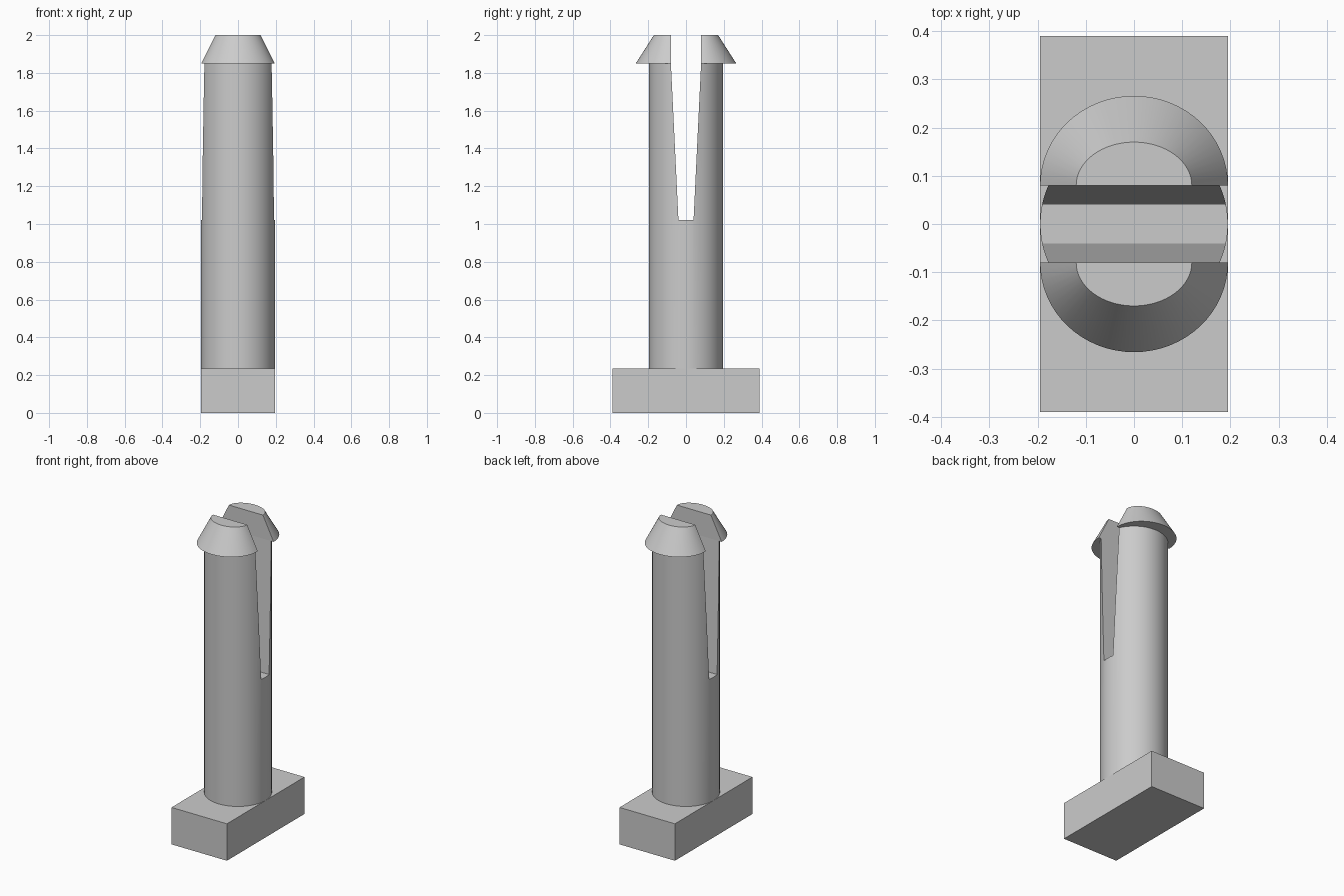
import bpy, bmesh, math

cube = bpy.data.objects.get("Cube")
if cube:
    bpy.data.objects.remove(cube, do_unlink=True)

grey = bpy.data.materials.new("light_grey")
grey.use_nodes = True
COLOUR = (0.6, 0.6, 0.6, 1)
grey.diffuse_color = COLOUR
grey.node_tree.nodes["Principled BSDF"].inputs["Base Color"].default_value = COLOUR

RADIUS = 0.195
BASE_TOP, SLOT_FLOOR, HEAD_BOTTOM, TOP = 0.235, 1.02, 1.85, 2.0
SLOT_LOW, SLOT_HIGH = 0.04, 0.08


def make(name, loops):
    """Skin a stack of equal-length closed loops and cap both ends."""
    bm = bmesh.new()
    rings = [[bm.verts.new(p) for p in loop] for loop in loops]
    n = len(rings[0])
    for low, high in zip(rings, rings[1:]):
        for i in range(n):
            j = (i + 1) % n
            bm.faces.new((low[i], low[j], high[j], high[i]))
    bm.faces.new(rings[0][::-1])
    bm.faces.new(rings[-1])
    bmesh.ops.recalc_face_normals(bm, faces=bm.faces)
    mesh = bpy.data.meshes.new(name)
    bm.to_mesh(mesh)
    bm.free()
    mesh.materials.append(grey)
    obj = bpy.data.objects.new(name, mesh)
    bpy.context.collection.objects.link(obj)
    return obj


def select(obj):
    bpy.ops.object.select_all(action='DESELECT')
    obj.select_set(True)
    bpy.context.view_layer.objects.active = obj


def smooth(obj):
    select(obj)
    bpy.ops.object.shade_smooth_by_angle(angle=math.radians(30))


def rectangle(x, y, z):
    return [(-x, -y, z), (x, -y, z), (x, y, z), (-x, y, z)]


def circle(r, z, n=64):
    return [(r * math.cos(math.tau * i / n), r * math.sin(math.tau * i / n), z)
            for i in range(n)]


def half_oval(width, depth, z, side, n=32):
    return [(width * math.cos(math.pi * i / n),
             side * (SLOT_HIGH + depth * math.sin(math.pi * i / n)), z)
            for i in range(n + 1)]


# Rectangular foot
make("base", [rectangle(RADIUS, 0.39, 0), rectangle(RADIUS, 0.39, BASE_TOP)])

# Round shaft split by a tapering slot
shaft = make("shaft", [circle(RADIUS, BASE_TOP), circle(RADIUS, HEAD_BOTTOM)])
reach = 0.1
slope = (SLOT_HIGH - SLOT_LOW) / (HEAD_BOTTOM - SLOT_FLOOR)
cutter = make("slot_cutter", [
    rectangle(1, SLOT_LOW, SLOT_FLOOR),
    rectangle(1, SLOT_HIGH + slope * reach, HEAD_BOTTOM + reach)])
cutter.hide_render = True
cut = shaft.modifiers.new("slot", 'BOOLEAN')
cut.operation = 'DIFFERENCE'
cut.solver = 'EXACT'
cut.object = cutter
select(shaft)
bpy.ops.object.modifier_apply(modifier=cut.name)
bpy.data.objects.remove(cutter, do_unlink=True)
smooth(shaft)

# Sloped snap heads on both prongs
for name, side in (("front_snap_head", -1), ("back_snap_head", 1)):
    smooth(make(name, [half_oval(RADIUS, 0.186, HEAD_BOTTOM, side),
                       half_oval(0.12, 0.09, TOP, side)]))
